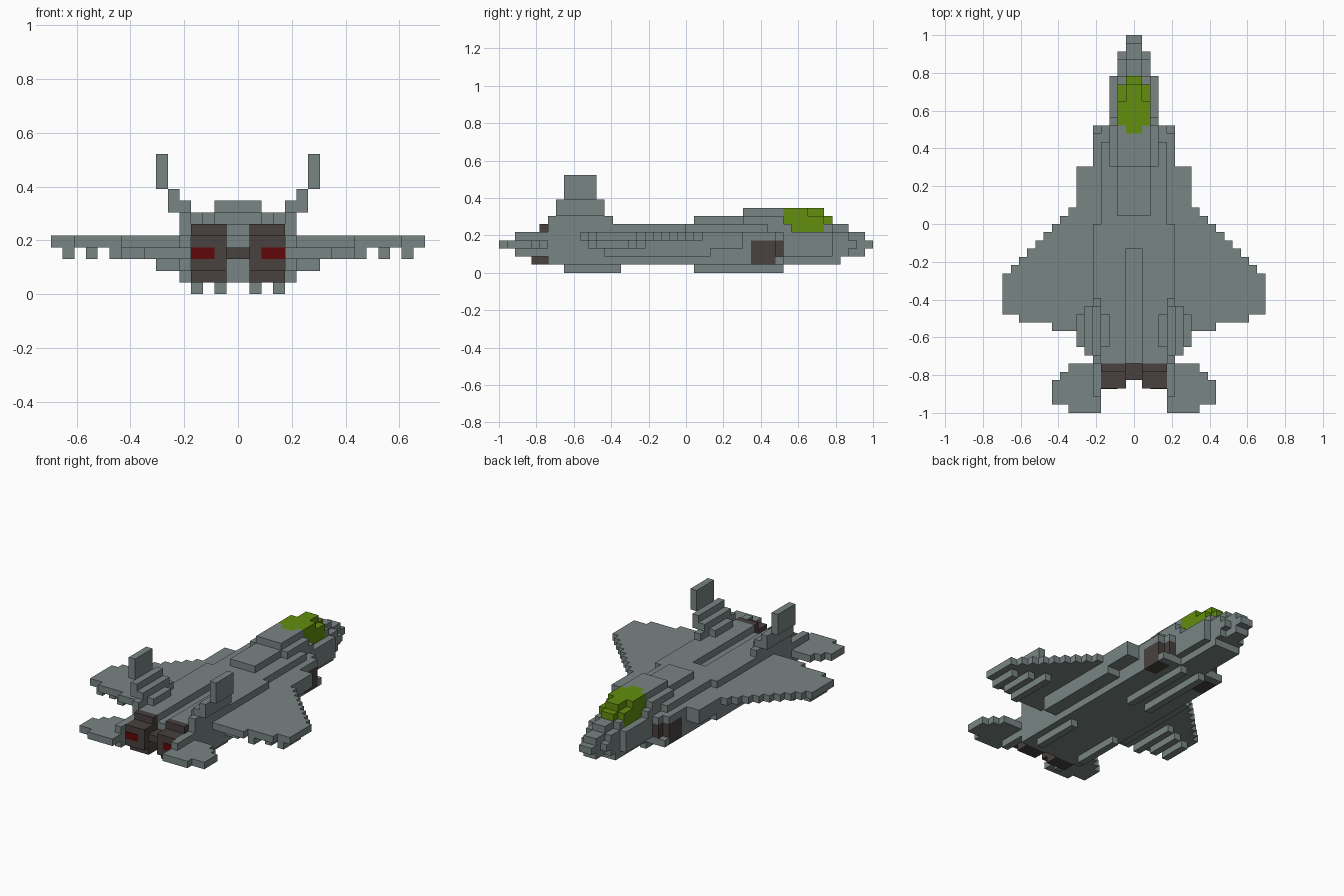
import bpy, bmesh
from mathutils import Vector

if "Cube" in bpy.data.objects:
    bpy.data.objects.remove(bpy.data.objects["Cube"])

U = 2 / 46          # edge of one block
cells = {}          # block position -> part name; later parts replace earlier ones


def fill(part, x0, x1, y0, y1, z0, z1):
    """Fill a box of blocks on both sides of the centre line."""
    for x in range(x0, x1):
        for y in range(y0, y1):
            for z in range(z0, z1):
                cells[(x, y, z)] = part
                cells[(-x - 1, y, z)] = part


def plan(part, z0, z1, steps, inner=0):
    """Stepped plan: each step is (rear y, front y, half width)."""
    for y0, y1, w in steps:
        fill(part, inner, w, y0, y1, z0, z1)


def material(name, rgb):
    m = bpy.data.materials.new(name)
    m.diffuse_color = (*rgb, 1)
    m.use_nodes = True
    m.node_tree.nodes["Principled BSDF"].inputs["Base Color"].default_value = m.diffuse_color
    return m


GREY = material("hull grey", (0.19, 0.232, 0.23))
GREEN = material("canopy green", (0.122, 0.27, 0.004))
DARK = material("dark metal", (0.065, 0.052, 0.05))
RED = material("exhaust red", (0.12, 0.002, 0.002))

# Fuselage, layer by layer from the belly up
plan("fuselage", 1, 2, [(-17, 12, 5), (12, 19, 2)])
plan("fuselage", 2, 5, [(-17, 11, 5), (11, 12, 4), (12, 18, 3), (18, 20, 2), (20, 22, 1)])
plan("fuselage", 3, 4, [(18, 21, 2), (21, 23, 1)])
plan("fuselage", 5, 6, [(-3, 0, 5), (0, 10, 4), (10, 13, 3), (13, 18, 2), (18, 20, 1)])
fill("fuselage", 1, 5, -17, -3, 5, 6)          # spine halves beside the groove
plan("fuselage", 6, 7, [(1, 7, 2), (7, 12, 3), (12, 13, 2)])
plan("fuselage", 7, 8, [(7, 12, 2)])
fill("fuselage", 4, 5, -21, -17, 2, 5)         # tail booms

# Wings with stepped leading edge, roots and flap pods
lead = [(1 - i, 2 - i, 8 + i) for i in range(8)]
plan("wings", 4, 5, [(2, 7, 7)] + lead +
     [(-11, -6, 16), (-12, -11, 14), (-13, -12, 10)], inner=5)
fill("wings", 5, 7, -10, 7, 3, 4)
fill("wings", 5, 7, -10, 3, 2, 3)
for x, y0, y1 in [(10, -12, -5), (12, -11, -6), (14, -11, -7)]:
    fill("wing_pods", x, x + 1, y0, y1, 3, 4)

# Horizontal tailplanes
plan("tailplanes", 3, 4, [(-18, -17, 8), (-19, -18, 9), (-22, -19, 10), (-23, -22, 8)], inner=4)

# Upright fins leaning outward in steps
fill("fins", 4, 5, -17, -9, 5, 7)
fill("fins", 3, 4, -15, -11, 6, 7)
fill("fins", 4, 5, -16, -10, 7, 8)
fill("fins", 5, 6, -16, -10, 7, 9)
fill("fins", 6, 7, -15, -11, 9, 12)

# Belly rails
fill("belly_rails", 3, 4, -15, -8, 0, 1)
fill("belly_rails", 1, 2, 1, 12, 0, 1)

# Engine nozzles, joining bar and side intakes
fill("engines", 1, 4, -18, -17, 5, 6)
fill("engines", 1, 4, -20, -17, 2, 5)
fill("engines", 1, 4, -19, -17, 1, 2)
fill("engines", 0, 1, -19, -17, 3, 4)
fill("intakes", 3, 5, 8, 11, 1, 4)
fill("intakes", 3, 4, 11, 12, 2, 4)

# Canopy
plan("canopy", 5, 7, [(13, 17, 2), (17, 18, 1)])
plan("canopy", 6, 7, [(12, 13, 2)])
plan("canopy", 7, 8, [(11, 12, 1), (12, 15, 2), (15, 17, 1)])

# Turn each part's blocks into a clean mesh of exposed faces
AXES = [(Vector(d), Vector(a), Vector(b)) for d, a, b in [
    ((1, 0, 0), (0, 1, 0), (0, 0, 1)), ((-1, 0, 0), (0, 0, 1), (0, 1, 0)),
    ((0, 1, 0), (0, 0, 1), (1, 0, 0)), ((0, -1, 0), (1, 0, 0), (0, 0, 1)),
    ((0, 0, 1), (1, 0, 0), (0, 1, 0)), ((0, 0, -1), (0, 1, 0), (1, 0, 0))]]


def build(part, mat):
    bm = bmesh.new()
    for pos, owner in cells.items():
        if owner != part:
            continue
        for d, a, b in AXES:
            if tuple(int(p + q) for p, q in zip(pos, d)) in cells:
                continue
            c = Vector(pos) + Vector((.5, .5, .5)) + d / 2
            quad = [c + (a * s + b * t) / 2 for s, t in ((-1, -1), (1, -1), (1, 1), (-1, 1))]
            bm.faces.new([bm.verts.new(v * U) for v in quad])
    bmesh.ops.remove_doubles(bm, verts=bm.verts, dist=U / 100)
    bmesh.ops.dissolve_limit(bm, angle_limit=0.01, verts=bm.verts, edges=bm.edges)
    me = bpy.data.meshes.new(part)
    bm.to_mesh(me)
    bm.free()
    me.materials.append(mat)
    bpy.context.collection.objects.link(bpy.data.objects.new(part, me))


for part in ("fuselage", "wings", "wing_pods", "tailplanes", "fins", "belly_rails"):
    build(part, GREY)
build("engines", DARK)
build("intakes", DARK)
build("canopy", GREEN)

# Glowing exhaust plates on the nozzle ends
for side in (-1, 1):
    bpy.ops.mesh.primitive_cube_add(size=1, location=(side * 3 * U, -20 * U - 0.001, 3.5 * U))
    plate = bpy.context.object
    plate.name = "exhaust_plate"
    plate.scale = (2 * U, 0.004, U)
    plate.data.materials.append(RED)
